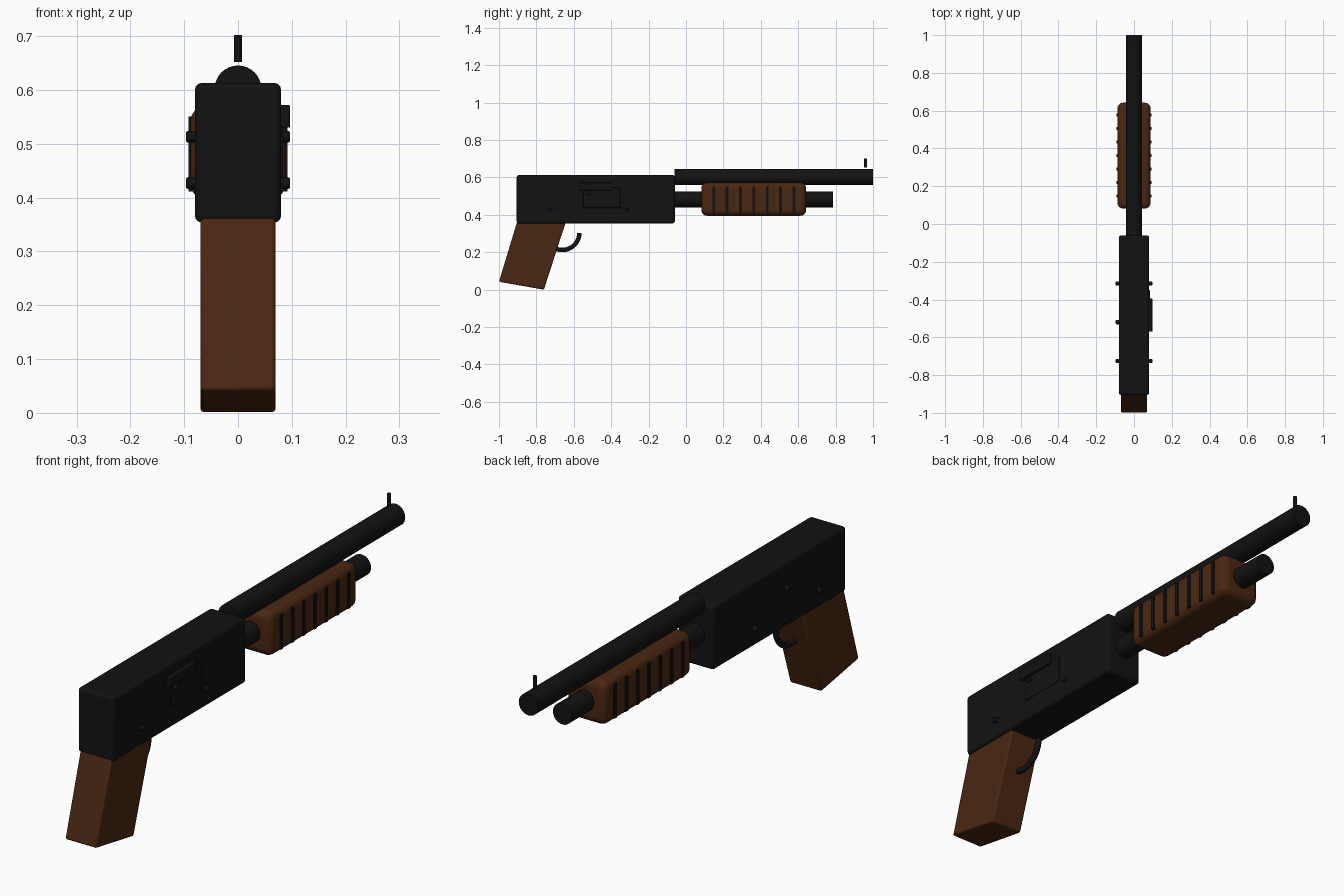
import bpy, bmesh, math
from mathutils import Matrix, Vector

if "Cube" in bpy.data.objects:
    bpy.data.objects.remove(bpy.data.objects["Cube"])


def material(name, rgb):
    m = bpy.data.materials.new(name)
    m.diffuse_color = (*rgb, 1)
    m.use_nodes = True
    m.node_tree.nodes["Principled BSDF"].inputs["Base Color"].default_value = m.diffuse_color
    return m


BLACK = material("black metal", (0.006, 0.006, 0.006))
WOOD = material("brown wood", (0.068, 0.020, 0.006))


def finish(name, bm, mat, bevel=0, segments=3):
    bmesh.ops.recalc_face_normals(bm, faces=bm.faces)
    me = bpy.data.meshes.new(name)
    bm.to_mesh(me)
    bm.free()
    me.materials.append(mat)
    ob = bpy.data.objects.new(name, me)
    bpy.context.collection.objects.link(ob)
    if bevel:
        mod = ob.modifiers.new("Bevel", 'BEVEL')
        mod.width, mod.segments = bevel, segments
        mod.limit_method = 'ANGLE'
    bpy.ops.object.select_all(action='DESELECT')
    ob.select_set(True)
    bpy.context.view_layer.objects.active = ob
    bpy.ops.object.shade_smooth_by_angle(angle=math.radians(35))
    return ob


def add_box(bm, lo, hi):
    lo, hi = Vector(lo), Vector(hi)
    size = hi - lo
    bmesh.ops.create_cube(bm, size=1, matrix=Matrix.Translation((lo + hi) / 2)
                          @ Matrix.Diagonal((*size, 1)))


def box(name, lo, hi, mat, bevel=0, segments=3):
    bm = bmesh.new()
    add_box(bm, lo, hi)
    return finish(name, bm, mat, bevel, segments)


def rod(name, a, b, r, mat, sides=32, bevel=0):
    a, b = Vector(a), Vector(b)
    bm = bmesh.new()
    rot = (b - a).to_track_quat('Z', 'Y').to_matrix().to_4x4()
    bmesh.ops.create_cone(bm, cap_ends=True, segments=sides, radius1=r, radius2=r,
                          depth=(b - a).length,
                          matrix=Matrix.Translation((a + b) / 2) @ rot)
    return finish(name, bm, mat, bevel, 2)


# Receiver block
box("receiver", (-0.08, -0.905, 0.354), (0.08, -0.06, 0.613), BLACK, 0.012)

# Ejection port cover and the thin panel below it, right side only
box("port_cover", (0.07, -0.57, 0.53), (0.097, -0.395, 0.572), BLACK, 0.003, 2)
box("side_panel", (0.07, -0.55, 0.437), (0.084, -0.35, 0.545), BLACK, 0.003, 2)

# Cross pins through the receiver
for i, (y, z) in enumerate([(-0.725, 0.427), (-0.52, 0.513), (-0.315, 0.427)]):
    rod(f"cross_pin_{i + 1}", (-0.097, y, z), (0.097, y, z), 0.011, BLACK, 16, 0.004)

# Barrel, magazine tube and front sight
rod("barrel", (0, -0.062, 0.602), (0, 1.0, 0.602), 0.0435, BLACK)
rod("magazine_tube", (0, -0.08, 0.482), (0, 0.785, 0.482), 0.042, BLACK)
rod("front_sight", (0, 0.96, 0.652), (0, 0.96, 0.702), 0.0075, BLACK, 16)

# Sliding fore-end with dark ribs on both sides
box("fore_end", (-0.088, 0.082, 0.395), (0.088, 0.642, 0.572), WOOD, 0.03, 4)
bm = bmesh.new()
for i in range(7):
    y = 0.148 + i * 0.0715
    for s in (-1, 1):
        add_box(bm, (s * 0.088 - 0.004, y - 0.0075, 0.411),
                (s * 0.088 + 0.004, y + 0.0075, 0.551))
finish("fore_end_ribs", bm, BLACK)

# Raked pistol grip, extruded from its side profile
bm = bmesh.new()
profile = [(-0.895, 0.39), (-1.0, 0.042), (-0.76, 0.0), (-0.635, 0.385)]
face = bm.faces.new([bm.verts.new((-0.07, y, z)) for y, z in profile])
ext = bmesh.ops.extrude_face_region(bm, geom=[face])
bmesh.ops.translate(bm, vec=(0.14, 0, 0),
                    verts=[v for v in ext["geom"] if isinstance(v, bmesh.types.BMVert)])
finish("grip", bm, WOOD, 0.007, 2)

# Trigger hook: round tube swept along an arc into the grip
bm = bmesh.new()
rings, steps, sides = [], 18, 12
for i in range(steps + 1):
    a = -math.radians(130) * i / steps
    ring = []
    for j in range(sides):
        t = math.tau * j / sides
        r = 0.092 + 0.012 * math.cos(t)
        ring.append(bm.verts.new((0.012 * math.sin(t), -0.662 + r * math.cos(a),
                                  0.304 + r * math.sin(a))))
    rings.append(ring)
for p, q in zip(rings, rings[1:]):
    for j in range(sides):
        k = (j + 1) % sides
        bm.faces.new((p[j], p[k], q[k], q[j]))
bm.faces.new(rings[0])
bm.faces.new(rings[-1])
finish("trigger_hook", bm, BLACK)
